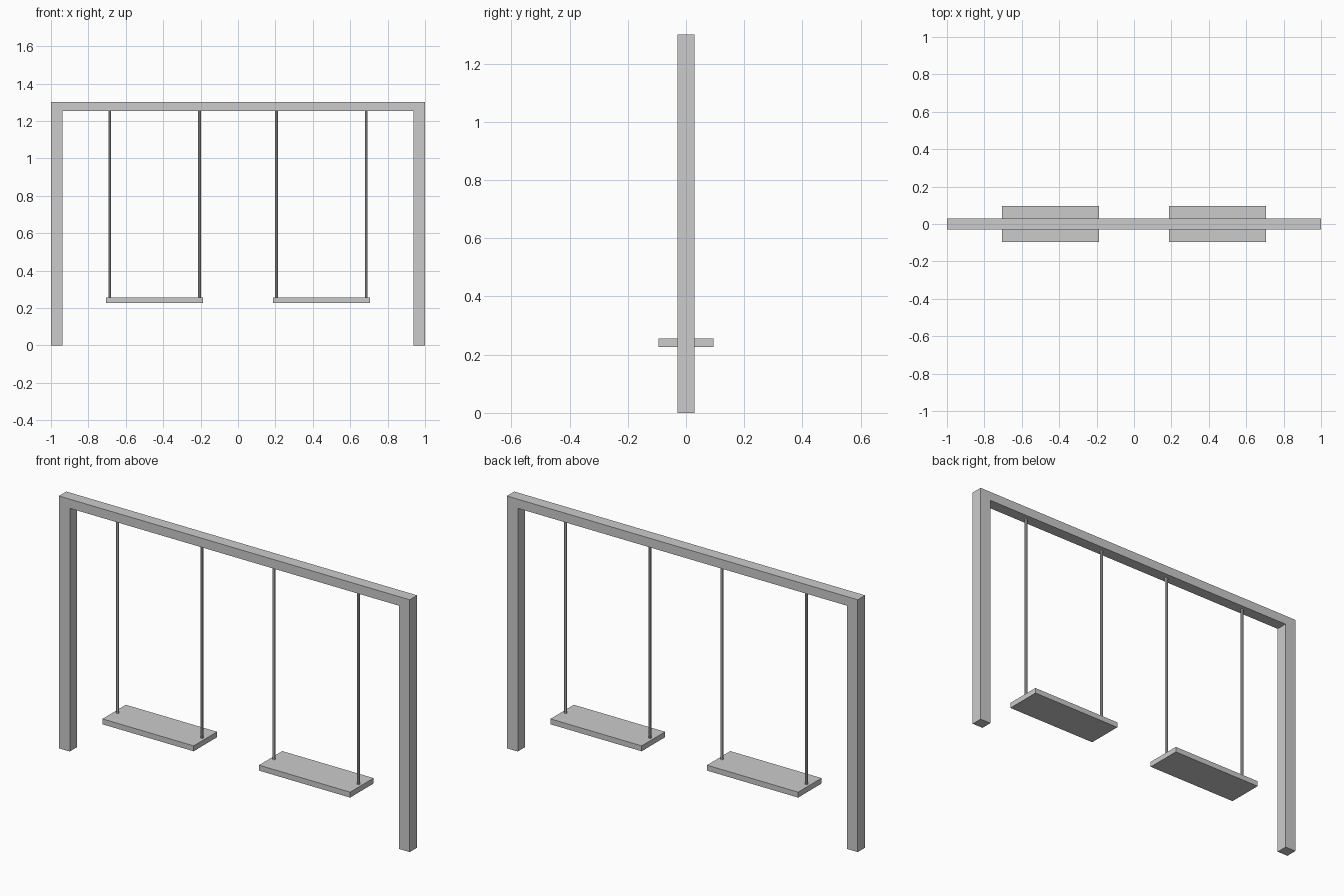
import bpy, bmesh

if "Cube" in bpy.data.objects:
    bpy.data.objects.remove(bpy.data.objects["Cube"])

SEAT_X, ROD_DX = 0.446, 0.24
SEAT_BOTTOM, SEAT_TOP, BEAM_BOTTOM, TOP = 0.227, 0.255, 1.253, 1.30


def finish(name, bm):
    bmesh.ops.recalc_face_normals(bm, faces=bm.faces)
    mesh = bpy.data.meshes.new(name)
    bm.to_mesh(mesh)
    bm.free()
    ob = bpy.data.objects.new(name, mesh)
    bpy.context.collection.objects.link(ob)
    return ob


# Frame: one-piece goal-shaped profile extruded in depth
def frame():
    inner, depth = 0.938, 0.06
    profile = [(-1, 0), (-inner, 0), (-inner, BEAM_BOTTOM), (inner, BEAM_BOTTOM),
               (inner, 0), (1, 0), (1, TOP), (-1, TOP)]
    bm = bmesh.new()
    face = bm.faces.new([bm.verts.new((x, -depth / 2, z)) for x, z in profile])
    out = bmesh.ops.extrude_face_region(bm, geom=[face], use_keep_orig=True)
    moved = [g for g in out["geom"] if isinstance(g, bmesh.types.BMVert)]
    bmesh.ops.translate(bm, verts=moved, vec=(0, depth, 0))
    finish("frame", bm)


# Seat: flat plank
def seat(name, x):
    bm = bmesh.new()
    bmesh.ops.create_cube(bm, size=1)
    bmesh.ops.scale(bm, verts=bm.verts, vec=(0.52, 0.19, SEAT_TOP - SEAT_BOTTOM))
    finish(name, bm).location = (x, 0, (SEAT_TOP + SEAT_BOTTOM) / 2)


# Hanging rod: thin cylinder from seat top to beam underside
def rod(name, x):
    bm = bmesh.new()
    bmesh.ops.create_cone(bm, cap_ends=True, segments=8, radius1=0.0075,
                          radius2=0.0075, depth=BEAM_BOTTOM - SEAT_TOP)
    finish(name, bm).location = (x, 0, (BEAM_BOTTOM + SEAT_TOP) / 2)


frame()
for side, sx in (("left", -1), ("right", 1)):
    seat(f"{side}_seat", sx * SEAT_X)
    for pos, dx in (("outer", 1), ("inner", -1)):
        rod(f"{side}_{pos}_rod", sx * (SEAT_X + dx * ROD_DX))
